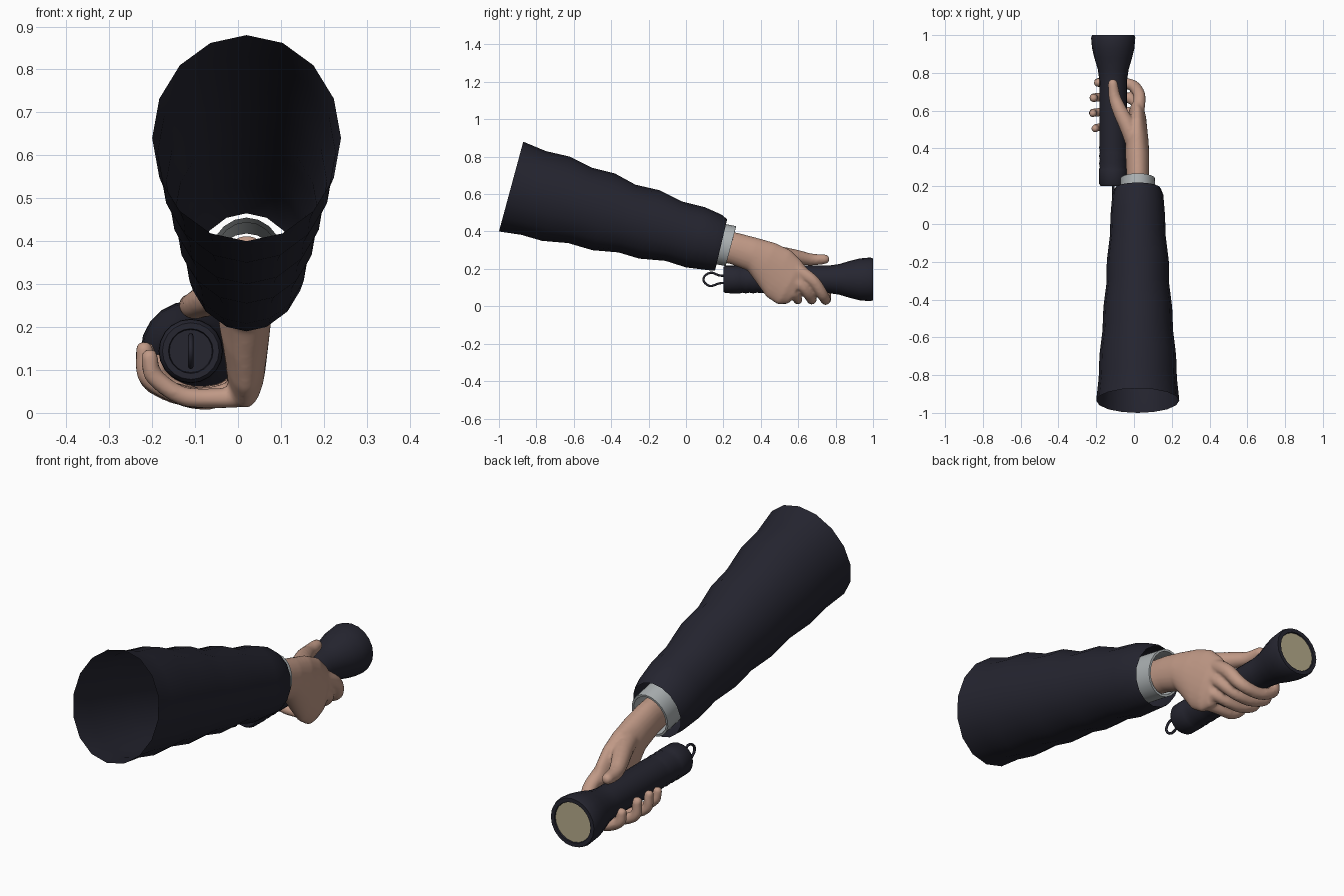
import bpy, bmesh, math
from mathutils import Vector, Matrix

if "Cube" in bpy.data.objects:
    bpy.data.objects.remove(bpy.data.objects["Cube"])


def material(name, rgb):
    m = bpy.data.materials.new(name)
    m.diffuse_color = (*rgb, 1)
    m.use_nodes = True
    m.node_tree.nodes["Principled BSDF"].inputs["Base Color"].default_value = m.diffuse_color
    return m


NAVY = material("navy cloth", (0.018, 0.018, 0.029))
BLACK = material("dark metal", (0.019, 0.019, 0.030))
SKIN = material("skin", (0.53, 0.32, 0.24))
CUFF = material("pale grey shirt", (0.42, 0.45, 0.46))
LENS = material("warm lens", (0.47, 0.41, 0.26))


def finish(bm, name, mats, angle=40):
    me = bpy.data.meshes.new(name)
    bm.to_mesh(me)
    bm.free()
    ob = bpy.data.objects.new(name, me)
    bpy.context.collection.objects.link(ob)
    for m in mats:
        me.materials.append(m)
    bpy.ops.object.select_all(action='DESELECT')
    ob.select_set(True)
    bpy.context.view_layer.objects.active = ob
    bpy.ops.object.shade_smooth_by_angle(angle=math.radians(angle))
    return ob


def bridge(bm, rings):
    n = len(rings[0])
    for a, b in zip(rings, rings[1:]):
        for i in range(n):
            j = (i + 1) % n
            bm.faces.new((a[i], a[j], b[j], b[i]))


def loft(bm, sections, n, caps=False):
    """Elliptical rings from (top y, top z, bottom y, bottom z, centre x, half width)."""
    rings = []
    for ty, tz, by, bz, cx, hw in sections:
        top, bot = Vector((cx, ty, tz)), Vector((cx, by, bz))
        mid, half = (top + bot) / 2, (top - bot) / 2
        rings.append([bm.verts.new(mid + half * math.cos(t) + Vector((hw * math.sin(t), 0, 0)))
                      for t in (2 * math.pi * i / n for i in range(n))])
    bridge(bm, rings)
    if caps:
        bm.faces.new(rings[0])
        bm.faces.new(rings[-1])
    bmesh.ops.recalc_face_normals(bm, faces=bm.faces)


def catmull(pts, per=10):
    pts = [Vector(p) for p in pts]
    p = [2 * pts[0] - pts[1]] + pts + [2 * pts[-1] - pts[-2]]
    out = []
    for i in range(1, len(p) - 2):
        a, b, c, d = p[i - 1:i + 3]
        for k in range(per):
            t = k / per
            out.append(0.5 * (2 * b + (c - a) * t + (2 * a - 5 * b + 4 * c - d) * t * t
                              + (3 * b - a - 3 * c + d) * t ** 3))
    return out + [pts[-1]]


# Jacket sleeve: open, rippled, tapering
bm = bmesh.new()
loft(bm, [(-0.87, 0.88, -1.00, 0.400, 0.02, 0.220),
          (-0.75, 0.83, -0.88, 0.382, 0.02, 0.207),
          (-0.62, 0.80, -0.77, 0.350, 0.02, 0.203),
          (-0.50, 0.74, -0.63, 0.338, 0.02, 0.187),
          (-0.38, 0.71, -0.50, 0.300, 0.02, 0.182),
          (-0.27, 0.65, -0.36, 0.288, 0.02, 0.166),
          (-0.14, 0.62, -0.25, 0.255, 0.02, 0.164),
          (-0.02, 0.56, -0.11, 0.243, 0.02, 0.148),
          (0.10, 0.53, 0.00, 0.208, 0.02, 0.144),
          (0.19, 0.49, 0.12, 0.193, 0.02, 0.135),
          (0.22, 0.465, 0.155, 0.190, 0.02, 0.122)], 16)
finish(bm, "jacket_sleeve", [NAVY], 50)

# Shirt cuff: short band with a folded inner wall
bm = bmesh.new()
loft(bm, [(0.14, 0.455, 0.08, 0.240, 0.02, 0.090),
          (0.268, 0.428, 0.212, 0.215, 0.02, 0.092),
          (0.266, 0.418, 0.214, 0.225, 0.02, 0.082),
          (0.14, 0.445, 0.08, 0.250, 0.02, 0.080)], 20)
finish(bm, "shirt_cuff", [CUFF], 40)

# Hand: wrist and palm loft, then fingers and thumb, fused together
bm = bmesh.new()
loft(bm, [(0.15, 0.415, 0.11, 0.255, 0.02, 0.055),
          (0.28, 0.392, 0.24, 0.225, 0.02, 0.060),
          (0.38, 0.366, 0.33, 0.190, 0.018, 0.063),
          (0.48, 0.338, 0.38, 0.120, 0.016, 0.062),
          (0.56, 0.300, 0.43, 0.050, 0.018, 0.053),
          (0.62, 0.240, 0.49, 0.010, 0.018, 0.047),
          (0.65, 0.200, 0.55, 0.015, 0.012, 0.038)], 24, caps=True)


def digit(path, r0, r1):
    pts = catmull(path)
    for i, p in enumerate(pts):
        r = r0 + (r1 - r0) * i / (len(pts) - 1)
        bmesh.ops.create_icosphere(bm, subdivisions=2, radius=r, matrix=Matrix.Translation(p))


# four fingers blended from index path to little finger path
index = [(0.020, 0.59, 0.20), (0.028, 0.68, 0.135), (-0.01, 0.735, 0.055),
         (-0.10, 0.748, 0.036), (-0.178, 0.75, 0.07), (-0.190, 0.748, 0.115)]
little = [(0.020, 0.45, 0.09), (0.020, 0.51, 0.043), (-0.05, 0.525, 0.034),
          (-0.13, 0.52, 0.040), (-0.195, 0.51, 0.085), (-0.206, 0.505, 0.130)]
for k, out in enumerate((0.0, 0.024, 0.022, 0.0)):
    path = [Vector(a).lerp(Vector(b), k / 3) for a, b in zip(index, little)]
    for p in path[-2:]:
        p.x -= out * 0.8
    path[-1].z += out
    digit(path, 0.036 - 0.003 * k, 0.024 - 0.001 * k)
# thumb resting along the top of the torch
digit([(0.01, 0.42, 0.28), (-0.03, 0.51, 0.275), (-0.075, 0.60, 0.262),
       (-0.102, 0.67, 0.250), (-0.112, 0.742, 0.252)], 0.052, 0.027)
hand = finish(bm, "hand", [SKIN], 180)
rm = hand.modifiers.new("fuse", 'REMESH')
rm.mode = 'VOXEL'
rm.voxel_size = 0.008
rm.use_smooth_shade = True
sm = hand.modifiers.new("soften", 'SMOOTH')
sm.factor = 0.5
sm.iterations = 5

# Torch: turned profile of (radius, y) along the y axis
bm = bmesh.new()
AX, AZ, N = -0.11, 0.144, 20
profile = [(0.050, 0.212), (0.052, 0.200), (0.066, 0.200), (0.074, 0.212), (0.075, 0.29),
           (0.071, 0.30), (0.075, 0.32), (0.071, 0.34), (0.075, 0.36), (0.071, 0.38),
           (0.074, 0.40), (0.073, 0.76), (0.082, 0.82), (0.100, 0.88), (0.112, 0.93),
           (0.117, 0.985), (0.112, 1.0), (0.094, 1.0), (0.092, 0.994)]
rings = [[bm.verts.new((AX + r * math.sin(2 * math.pi * i / N), y,
                        AZ + r * math.cos(2 * math.pi * i / N))) for i in range(N)]
         for r, y in profile]
bridge(bm, rings)
bm.faces.new(rings[0])
lens = bm.faces.new(rings[-1])
lens.material_index = 1
bmesh.ops.recalc_face_normals(bm, faces=bm.faces)
finish(bm, "torch", [BLACK, LENS], 40)

# Wire loop at the tail of the torch
cu = bpy.data.curves.new("tail_loop", 'CURVE')
cu.dimensions = '3D'
cu.bevel_depth = 0.006
cu.bevel_resolution = 2
cu.use_fill_caps = True
pts = catmull([(AX, 0.215, AZ + 0.018), (AX, 0.175, AZ + 0.022), (AX, 0.135, AZ + 0.036),
               (AX, 0.10, AZ + 0.018), (AX, 0.096, AZ - 0.012), (AX, 0.13, AZ - 0.036),
               (AX, 0.175, AZ - 0.022), (AX, 0.215, AZ - 0.018)], 4)
sp = cu.splines.new('POLY')
sp.points.add(len(pts) - 1)
for q, p in zip(sp.points, pts):
    q.co = (*p, 1)
cu.materials.append(BLACK)
bpy.context.collection.objects.link(bpy.data.objects.new("tail_loop", cu))
